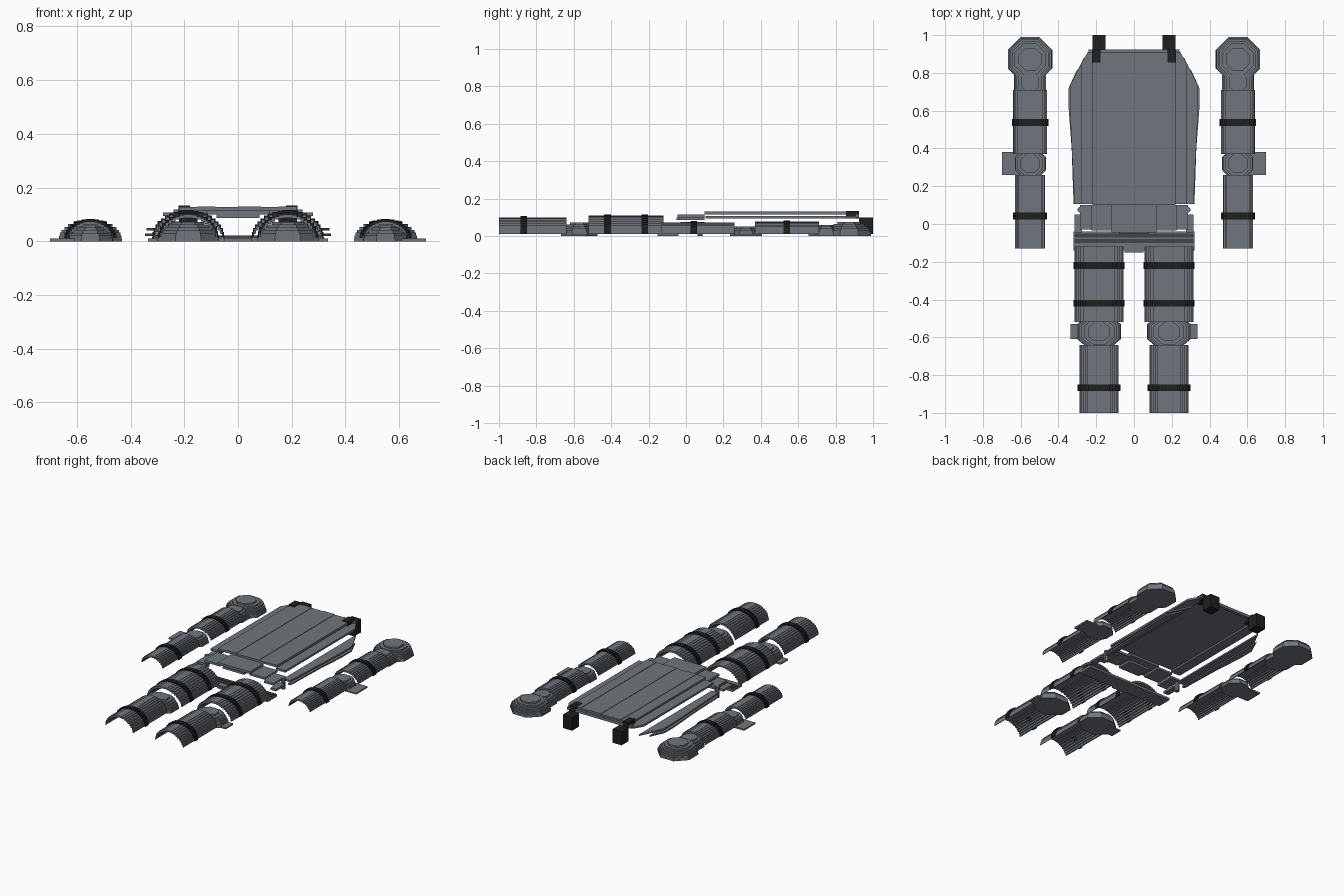
import bpy, bmesh, math

cube = bpy.data.objects.get("Cube")
if cube:
    bpy.data.objects.remove(cube, do_unlink=True)


def material(name, r, g, b):
    m = bpy.data.materials.new(name)
    m.use_nodes = True
    m.diffuse_color = (r, g, b, 1)
    m.node_tree.nodes["Principled BSDF"].inputs["Base Color"].default_value = (r, g, b, 1)
    return m


STEEL = material("steel grey", 0.16, 0.18, 0.205)
DARK = material("dark grey", 0.055, 0.06, 0.066)
BLACK = material("strap black", 0.014, 0.014, 0.015)


def prism(bm, points, z0, z1):
    """Extrude a flat outline between two heights."""
    low = [bm.verts.new((x, y, z0)) for x, y in points]
    high = [bm.verts.new((x, y, z1)) for x, y in points]
    bm.faces.new(low[::-1])
    bm.faces.new(high)
    n = len(points)
    for i in range(n):
        j = (i + 1) % n
        bm.faces.new((low[i], low[j], high[j], high[i]))


def box(bm, x0, x1, y0, y1, z0, z1):
    prism(bm, [(x0, y0), (x1, y0), (x1, y1), (x0, y1)], z0, z1)


def finish(bm, name, mat):
    bmesh.ops.recalc_face_normals(bm, faces=bm.faces)
    mesh = bpy.data.meshes.new(name)
    bm.to_mesh(mesh)
    bm.free()
    mesh.materials.append(mat)
    obj = bpy.data.objects.new(name, mesh)
    bpy.context.collection.objects.link(obj)


def block(name, mat, *size):
    bm = bmesh.new()
    box(bm, *size)
    finish(bm, name, mat)


def arch_shell(name, mat, cx, half, top, y0, y1, base=0.012, thick=0.01, planks=18):
    """Stepped half-round shell made of long planks."""
    bm = bmesh.new()
    edges = [half * math.sin(math.pi * (i / planks - 0.5)) for i in range(planks + 1)]

    def height(x):
        return base + (top - base) * math.sqrt(max(0, 1 - (x / half) ** 2))

    for a, b in zip(edges, edges[1:]):
        z1 = height((a + b) / 2)
        z0 = max(base, height(max(abs(a), abs(b))) - thick)
        box(bm, cx + a, cx + b, y0, y1, z0, z1)
    finish(bm, name, mat)


def dome(name, cx, cy, rx, ry, height, layers=7):
    """Stack of shrinking octagons."""
    bm = bmesh.new()
    for i in range(layers):
        s = math.sqrt(1 - (i / layers) ** 2) / math.cos(math.pi / 8)
        angles = [math.pi / 8 + k * math.pi / 4 for k in range(8)]
        ring = [(cx + rx * s * math.cos(a), cy + ry * s * math.sin(a)) for a in angles]
        prism(bm, ring, height * i / layers, height * (i + 1) / layers)
    finish(bm, name, STEEL)


for side, s in (("left", 1), ("right", -1)):
    arm, leg = 0.55 * s, 0.185 * s

    # Arm guards
    arch_shell(side + "_upper_arm_shell", STEEL, arm, 0.09, 0.078, 0.37, 0.71)
    arch_shell(side + "_forearm_shell", STEEL, arm, 0.08, 0.074, -0.13, 0.26)
    arch_shell(side + "_upper_arm_strap", BLACK, arm, 0.097, 0.084, 0.52, 0.555, thick=0.014)
    arch_shell(side + "_forearm_strap", BLACK, arm, 0.09, 0.082, 0.025, 0.06, thick=0.014)
    dome(side + "_shoulder_dome", arm, 0.872, 0.118, 0.118, 0.075)
    dome(side + "_shoulder_lower_dome", arm, 0.75, 0.085, 0.095, 0.06, 6)
    dome(side + "_elbow_dome", arm, 0.32, 0.083, 0.085, 0.052, 5)
    x0, x1 = sorted((0.60 * s, 0.70 * s))
    block(side + "_elbow_fin", STEEL, x0, x1, 0.26, 0.38, 0, 0.01)

    # Leg guards
    arch_shell(side + "_thigh_shell", STEEL, leg, 0.13, 0.11, -0.52, -0.12, planks=22)
    arch_shell(side + "_shin_shell", STEEL, leg, 0.104, 0.10, -1.0, -0.64, planks=20)
    for i, y in enumerate((-0.22, -0.42)):
        arch_shell(f"{side}_thigh_strap_{i}", BLACK, leg, 0.134, 0.116,
                   y - 0.018, y + 0.018, thick=0.014, planks=22)
    arch_shell(side + "_shin_strap", BLACK, leg, 0.113, 0.108, -0.885, -0.85, thick=0.014)
    dome(side + "_knee_dome", leg, -0.57, 0.115, 0.097, 0.072)
    x0, x1 = sorted((0.25 * s, 0.335 * s))
    block(side + "_knee_fin", STEEL, x0, x1, -0.61, -0.53, 0, 0.01)

    # Chest side plates, stepping down and outward
    bm = bmesh.new()
    prism(bm, [(0.21 * s, 0.105), (0.28 * s, 0.105), (0.28 * s, 0.85),
               (0.245 * s, 0.91), (0.21 * s, 0.91)], 0.095, 0.108)
    finish(bm, side + "_chest_upper_side_plate", STEEL)
    bm = bmesh.new()
    prism(bm, [(0.265 * s, 0.105), (0.315 * s, 0.105), (0.34 * s, 0.62),
               (0.34 * s, 0.73), (0.265 * s, 0.88)], 0.04, 0.05)
    finish(bm, side + "_chest_middle_side_plate", STEEL)
    bm = bmesh.new()
    prism(bm, [(0.30 * s, 0.105), (0.32 * s, 0.105), (0.33 * s, 0.40), (0.346 * s, 0.61),
               (0.346 * s, 0.72), (0.30 * s, 0.82)], 0.02, 0.03)
    finish(bm, side + "_chest_lower_side_plate", STEEL)

    # Shoulder strap anchors and clips
    x0, x1 = sorted((0.15 * s, 0.22 * s))
    block(side + "_shoulder_anchor", BLACK, x0, x1, 0.925, 1.0, 0.01, 0.10)
    x0, x1 = sorted((0.178 * s, 0.222 * s))
    block(side + "_shoulder_clip", BLACK, x0, x1, 0.855, 0.925, 0.095, 0.134)

    # Belly plates arching down to the flank
    for label, a, b, y0, y1, z in (("inner", 0.11, 0.225, -0.035, 0.10, 0.085),
                                   ("outer", 0.215, 0.285, -0.03, 0.10, 0.06),
                                   ("flank", 0.275, 0.315, -0.045, 0.05, 0.035)):
        x0, x1 = sorted((a * s, b * s))
        block(f"{side}_belly_{label}_plate", STEEL, x0, x1, y0, y1, z, z + 0.014)
    dome(side + "_belly_rivet", 0.285 * s, 0.075, 0.014, 0.014, 0.076, 1)

# Chest front planks
bm = bmesh.new()
cuts = [-0.22, -0.15, -0.085, 0, 0.085, 0.15, 0.22]
for i, (a, b) in enumerate(zip(cuts, cuts[1:])):
    box(bm, a, b, 0.10, 0.91, 0.115, 0.13 if i % 2 else 0.127)
finish(bm, "chest_planks", STEEL)
block("chest_top_lip", STEEL, -0.24, 0.24, 0.905, 0.925, 0.10, 0.118)

# Central belly plates
block("belly_center_plate", STEEL, -0.12, 0.12, -0.045, 0.10, 0.10, 0.115)
block("belly_lower_plate", STEEL, -0.08, 0.08, -0.05, 0.05, 0.086, 0.10)

# Pelvis slab and belt
block("pelvis_plate", STEEL, -0.32, 0.32, -0.14, -0.04, 0, 0.016)
block("crotch_plate", STEEL, -0.05, 0.05, -0.152, -0.10, 0, 0.012)
for i, y in enumerate((-0.06, -0.09)):
    block(f"belt_band_{i}", DARK, -0.315, 0.315, y - 0.011, y + 0.011, 0.014, 0.022)
